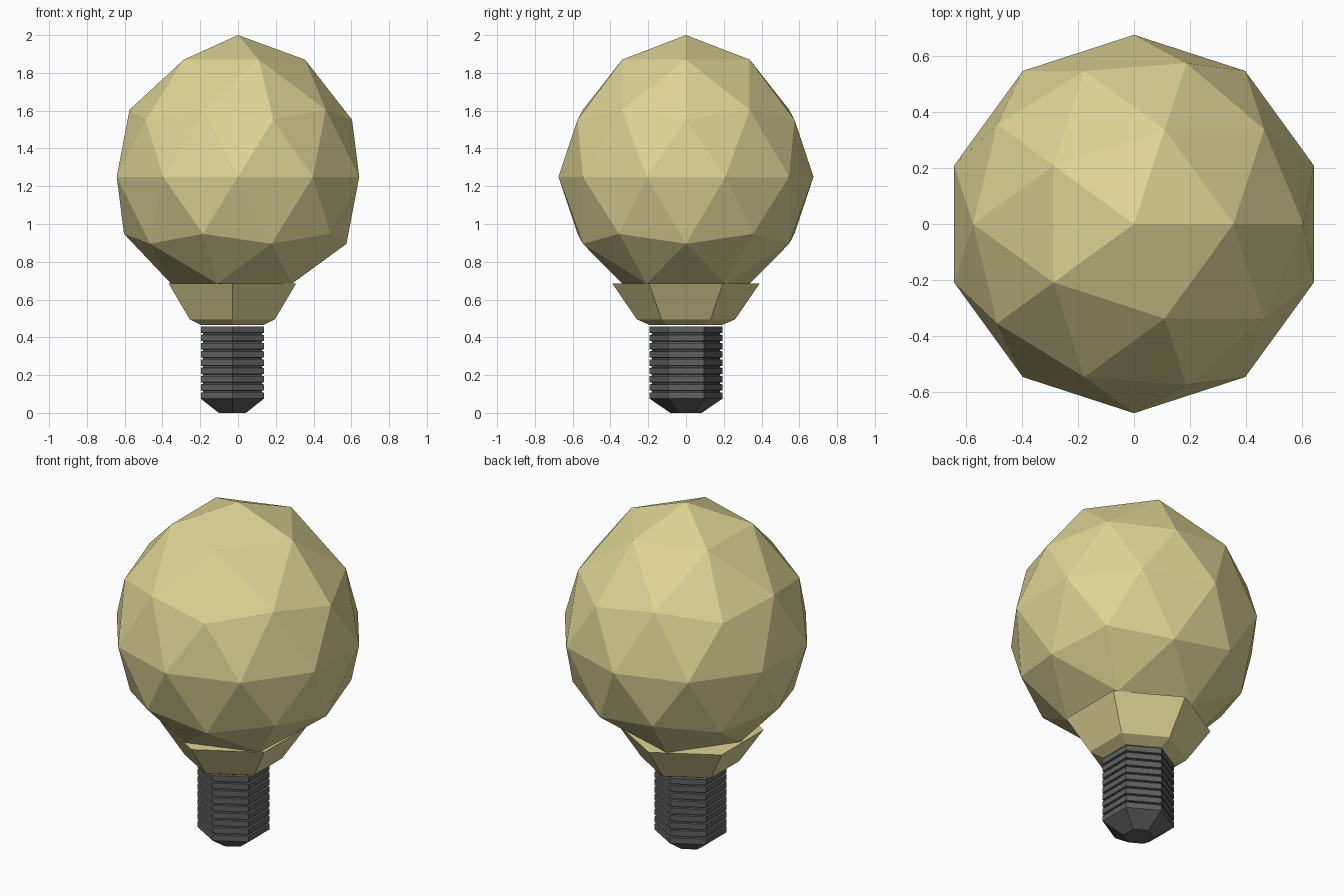
import bpy, bmesh, math

cube = bpy.data.objects.get("Cube")
if cube:
    bpy.data.objects.remove(cube, do_unlink=True)


def material(name, rgb):
    m = bpy.data.materials.new(name)
    m.use_nodes = True
    m.diffuse_color = (*rgb, 1)
    m.node_tree.nodes["Principled BSDF"].inputs["Base Color"].default_value = (*rgb, 1)
    return m


glass = material("pale yellow", (0.72, 0.66, 0.30))
metal = material("dark grey", (0.115, 0.115, 0.115))

AXIS_X = -0.03  # the neck and screw sit slightly off the bulb centre


def finish(name, bm, mat):
    bmesh.ops.recalc_face_normals(bm, faces=bm.faces)
    mesh = bpy.data.meshes.new(name)
    bm.to_mesh(mesh)
    bm.free()
    mesh.materials.append(mat)
    obj = bpy.data.objects.new(name, mesh)
    bpy.context.collection.objects.link(obj)
    return obj


def hex_loft(name, profile, mat):
    """Capped six-sided solid from (radius, z) rings."""
    bm = bmesh.new()
    rings = []
    for r, z in profile:
        angles = [math.radians(90 + 60 * k) for k in range(6)]
        rings.append([bm.verts.new((AXIS_X + r * math.cos(a), r * math.sin(a), z)) for a in angles])
    for low, high in zip(rings, rings[1:]):
        for k in range(6):
            n = (k + 1) % 6
            bm.faces.new((low[k], low[n], high[n], high[k]))
    bm.faces.new(rings[0])
    bm.faces.new(rings[-1])
    return finish(name, bm, mat)


# Faceted bulb with the crown pulled up to a point
R, MID = 0.675, 1.25
bm = bmesh.new()
bmesh.ops.create_icosphere(bm, subdivisions=2, radius=R)
for v in bm.verts:
    h = v.co.z / R
    if h > 0.95:
        v.co.z += 0.075
    elif h > 0.7:
        v.co.z += 0.046
    elif -0.95 < h < -0.7:
        v.co.z += 0.009
    v.co.z += MID
finish("glass_bulb", bm, glass)

# Neck flaring up into the bulb
hex_loft("neck", [(0.19, 0.465), (0.26, 0.495), (0.39, 0.685)], glass)

# Screw base: ridges separated by narrow grooves
TURNS, BOTTOM, TOP = 9, 0.075, 0.468
pitch = (TOP - BOTTOM) / TURNS
screw = []
for i in range(TURNS):
    z = BOTTOM + i * pitch
    screw += [(0.193, z), (0.193, z + pitch * 0.74)]
    if i < TURNS - 1:
        screw += [(0.18, z + pitch * 0.78), (0.18, z + pitch * 0.96)]
hex_loft("screw_base", screw, metal)

# Tapered contact tip
hex_loft("contact_tip", [(0.083, 0.0), (0.193, 0.075)], metal)
